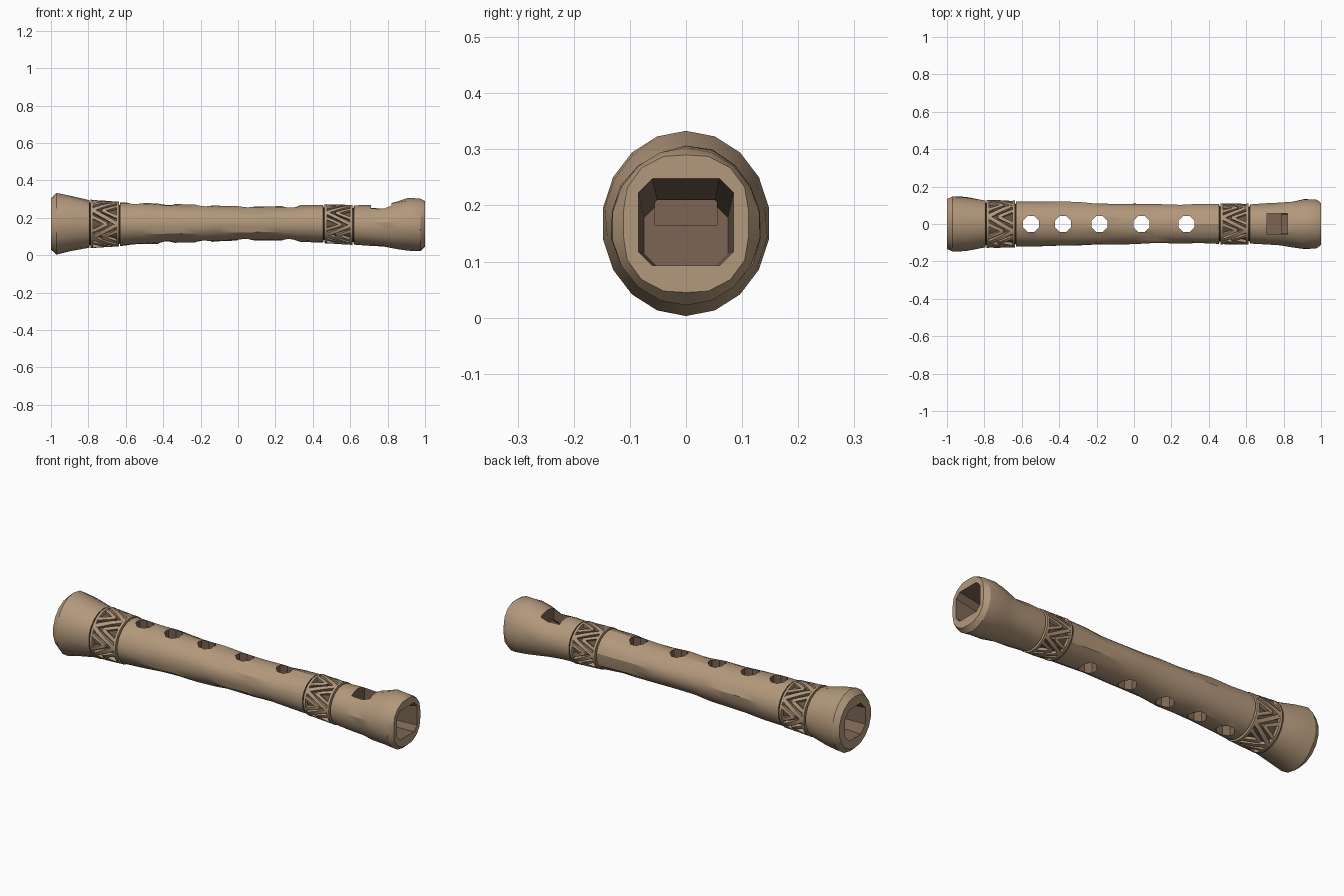
import bpy, bmesh, math, random
from mathutils import Vector

if "Cube" in bpy.data.objects:
    bpy.data.objects.remove(bpy.data.objects["Cube"])

random.seed(4)
SIDES = 18


def material(name, col):
    m = bpy.data.materials.new(name)
    m.diffuse_color = (*col, 1)
    m.use_nodes = True
    m.node_tree.nodes["Principled BSDF"].inputs["Base Color"].default_value = m.diffuse_color
    return m


BONE = material("bone", (0.45, 0.315, 0.2))
INNER = material("hollow_brown", (0.2, 0.13, 0.088))
CARVED = material("carved_brown", (0.13, 0.088, 0.056))

# Outline of the bone: x, top z, bottom z, half width in y
PROFILE = [(-1, .305, .03, .135), (-.97, .333, .003, .15), (-.9, .322, .018, .145),
           (-.8, .295, .04, .127), (-.62, .282, .05, .122), (-.4, .275, .063, .119),
           (-.2, .268, .07, .113), (0, .264, .078, .107), (.25, .26, .08, .104),
           (.45, .27, .068, .108), (.63, .266, .056, .106), (.78, .267, .045, .113),
           (.91, .305, .027, .134), (.975, .303, .022, .133), (1, .29, .045, .112)]
BANDS = [(-.795, -.63), (.455, .62)]


def surface(x, a, offset=0.0):
    """Point on the bone at length x and angle a, moved outward by offset."""
    for p, q in zip(PROFILE, PROFILE[1:]):
        if x <= q[0]:
            break
    t = (x - p[0]) / (q[0] - p[0])
    top, bot, half = (p[i] + (q[i] - p[i]) * t for i in (1, 2, 3))
    c, s = math.cos(a), math.sin(a)
    k = 1.0
    if x > 0.99:  # the mouth end is squarer
        k = (abs(c) ** 2.8 + abs(s) ** 2.8) ** (-1 / 2.8)
    return Vector((x, c * (half * k + offset),
                   (top + bot) / 2 + s * ((top - bot) / 2 * min(k, 1.06) + offset)))


def finish(name, bm, mats):
    bmesh.ops.recalc_face_normals(bm, faces=bm.faces)
    me = bpy.data.meshes.new(name)
    bm.to_mesh(me)
    bm.free()
    ob = bpy.data.objects.new(name, me)
    bpy.context.collection.objects.link(ob)
    for m in mats:
        me.materials.append(m)
    return ob


def loft(bm, rings):
    """Skin closed rings of points; returns the side faces ring by ring."""
    vs = [[bm.verts.new(p) for p in r] for r in rings]
    n = len(vs[0])
    rows = [[bm.faces.new((a[i], a[(i + 1) % n], b[(i + 1) % n], b[i])) for i in range(n)]
            for a, b in zip(vs, vs[1:])]
    bm.faces.new(vs[0])
    bm.faces.new(vs[-1])
    return rows


# Bone body with two sunken bands
stations = [(p[0], 0) for p in PROFILE if not any(a - .02 < p[0] < b + .02 for a, b in BANDS)]
stations += [(x, 0) for x in (-.52, -.3, -.1, .12, .35, .7, .85)]
for a, b in BANDS:
    stations += [(a, 0), (a + .003, -.014), (b - .003, -.014), (b, 0)]
stations.sort()
rings = []
for x, off in stations:
    free = abs(x) < .95 and not any(a - .01 < x < b + .01 for a, b in BANDS)
    rings.append([surface(x, math.tau * (i + .5) / SIDES,
                          off + (random.uniform(-.004, .004) if free else 0))
                  for i in range(SIDES)])
bm = bmesh.new()
for (x0, o0), row in zip(stations, loft(bm, rings)):
    for f in row:
        c = f.calc_center_median().x
        if any(a < c < b for a, b in BANDS):
            f.material_index = 1
body = finish("bone_body", bm, [BONE, CARVED, INNER])


# Cutters for the bores, finger holes and window
def cut(name, rings):
    bm = bmesh.new()
    loft(bm, rings)
    cutter = finish(name, bm, [INNER])
    mod = body.modifiers.new(name, 'BOOLEAN')
    mod.operation, mod.solver, mod.object = 'DIFFERENCE', 'EXACT', cutter
    mod.material_mode = 'TRANSFER'
    bpy.context.view_layer.objects.active = body
    bpy.ops.object.modifier_apply(modifier=name)
    bpy.data.objects.remove(cutter)


def rounded_square(x, half, z0, z1, c=.025):
    out = []
    for y, z, sy, sz in ((half, z1, 1, 1), (-half, z1, -1, 1), (-half, z0, -1, -1), (half, z0, 1, -1)):
        pair = [Vector((x, y, z - sz * c)), Vector((x, y - sy * c, z))]
        out += pair if sy * sz > 0 else pair[::-1]
    return out


cut("mouth_bore", [rounded_square(1.02, .086, .093, .252), rounded_square(.79, .075, .09, .203)])
cut("foot_bore", [rounded_square(-1.02, .088, .082, .252, .04), rounded_square(-.8, .074, .095, .23, .03)])
for hx in (-.55, -.38, -.185, .04, .28):
    cut("finger_hole", [[Vector((hx + .046 * math.cos(math.tau * (i + .5) / 8),
                                 .046 * math.sin(math.tau * (i + .5) / 8), z)) for i in range(8)]
                        for z in (-.1, .5)])
cut("window", [[Vector((x, y, z)) for x, y in ((.71, -.055), (.82, -.055), (.82, .055), (.71, .055))]
               for z in (.165, .5)])


# Raised carving on the bands
def strip(bm, p, q, width, steps, height=.003):
    """Raised bar from p to q, both given as (x, angle)."""
    r = .118
    d = Vector((q[0] - p[0], (q[1] - p[1]) * r)).normalized() * (width / 2)
    rings = []
    for i in range(steps + 1):
        t = i / steps
        x, a = p[0] + (q[0] - p[0]) * t, p[1] + (q[1] - p[1]) * t
        e = [(x - d.y, a + d.x / r), (x + d.y, a - d.x / r)]
        rings.append([surface(*e[0], -.02), surface(*e[0], height),
                      surface(*e[1], height), surface(*e[1], -.02)])
    loft(bm, rings)


objects = [body]
for name, (x0, x1) in zip(("foot_band", "mouth_band"), BANDS):
    bm = bmesh.new()
    lo, hi, mid, n = x0 + .014, x1 - .014, (x0 + x1) / 2, 5
    for x in (lo, hi):  # edge rings
        strip(bm, (x, 0), (x, math.tau), .013, 36)
    step = math.tau / n
    for k in range(n):
        a = k * step
        # main zigzag
        strip(bm, (lo, a), (hi, a + step / 2), .02, 5)
        strip(bm, (hi, a + step / 2), (lo, a + step), .02, 5, .0025)
        # smaller chevrons nested in both rows of triangles
        for base, tip, c in ((lo, mid + .014, a + step / 2), (hi, mid - .014, a)):
            for s in (-1, 1):
                strip(bm, (base, c + s * step * .25), (tip, c), .016, 4, .002 + s * .0005)
    objects.append(finish(name, bm, [BONE]))

# Soft shading that keeps the carved edges sharp
for ob in objects:
    bpy.ops.object.select_all(action='DESELECT')
    ob.select_set(True)
    bpy.context.view_layer.objects.active = ob
    bpy.ops.object.shade_smooth_by_angle(angle=math.radians(28))
